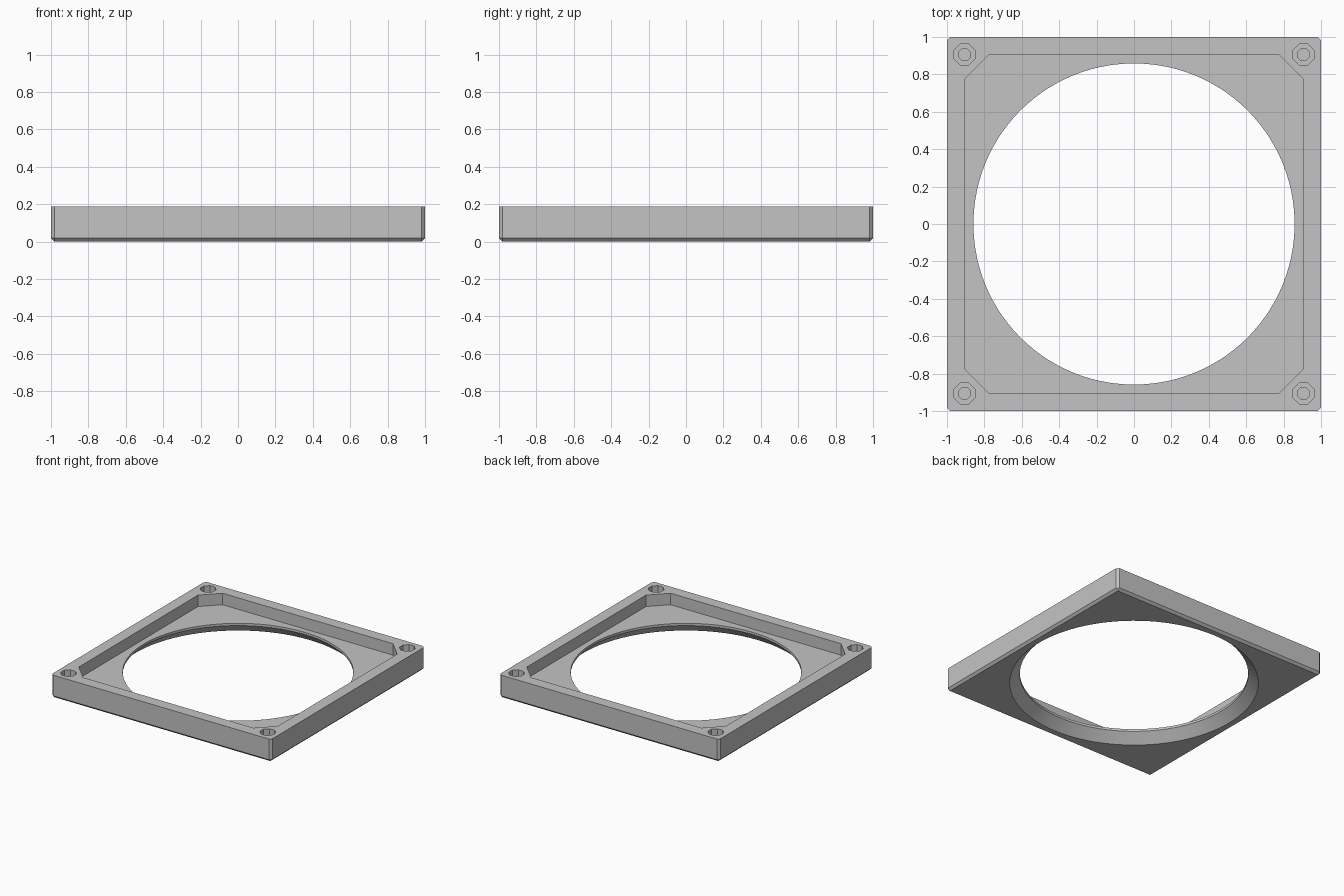
import bpy
import bmesh
from math import cos, sin, pi, radians

cube = bpy.data.objects.get("Cube")
if cube:
    bpy.data.objects.remove(cube, do_unlink=True)

U = 1 / 53            # one design unit: the frame is 106 units wide
HEIGHT = 10 * U
FLOOR = 5 * U         # floor of the recess
TOP = HEIGHT + 0.05   # cutters reach past the top face

grey = bpy.data.materials.new("grey plastic")
grey.use_nodes = True
colour = (0.55, 0.55, 0.55, 1)
grey.diffuse_color = colour
grey.node_tree.nodes["Principled BSDF"].inputs["Base Color"].default_value = colour


def finish(name, bm):
    bmesh.ops.recalc_face_normals(bm, faces=bm.faces)
    mesh = bpy.data.meshes.new(name)
    bm.to_mesh(mesh)
    bm.free()
    mesh.materials.append(grey)
    obj = bpy.data.objects.new(name, mesh)
    bpy.context.collection.objects.link(obj)
    return obj


def circle(r, sides, cx=0, cy=0):
    turn = pi / sides
    return [(cx + r * cos(2 * pi * i / sides + turn),
             cy + r * sin(2 * pi * i / sides + turn)) for i in range(sides)]


def chamfered_square(h, c):
    a = h - c
    return [(h, -a), (h, a), (a, h), (-a, h), (-h, a), (-h, -a), (-a, -h), (a, -h)]


def loft(name, rings):
    """Solid through a stack of (outline, z) rings with equal point counts."""
    bm = bmesh.new()
    loops = [[bm.verts.new((x, y, z)) for x, y in pts] for pts, z in rings]
    n = len(loops[0])
    for low, high in zip(loops, loops[1:]):
        for i in range(n):
            j = (i + 1) % n
            bm.faces.new((low[i], low[j], high[j], high[i]))
    bm.faces.new(loops[0][::-1])
    bm.faces.new(loops[-1])
    return finish(name, bm)


# Square body, bevelled everywhere but around the top face
bm = bmesh.new()
bmesh.ops.create_cube(bm, size=1)
for v in bm.verts:
    v.co = (v.co.x * 2, v.co.y * 2, (v.co.z + 0.5) * HEIGHT)
edges = [e for e in bm.edges if min(v.co.z for v in e.verts) < HEIGHT / 2]
bmesh.ops.bevel(bm, geom=edges, offset=U, segments=1, affect='EDGES')
frame = finish("fan_frame", bm)

# Recess, flared round opening and stepped blind screw holes
cutters = [
    loft("recess_cutter", [(chamfered_square(48 * U, 7 * U), z) for z in (FLOOR, TOP)]),
    loft("opening_cutter", [(circle(r * U, 128), z * U) for r, z in
                            ((50.5, -1), (45.5, 4), (45.5, 12))]),
]
for sx in (-1, 1):
    for sy in (-1, 1):
        hole = [(circle(r * U, 8, 48 * U * sx, 48 * U * sy), z) for r, z in
                ((1.8, 2 * U), (1.8, FLOOR), (3.2, FLOOR), (3.2, TOP))]
        cutters.append(loft("screw_hole_cutter", hole))

bpy.ops.object.select_all(action='DESELECT')
frame.select_set(True)
bpy.context.view_layer.objects.active = frame
for cutter in cutters:
    mod = frame.modifiers.new("cut", 'BOOLEAN')
    mod.operation = 'DIFFERENCE'
    mod.solver = 'EXACT'
    mod.object = cutter
    bpy.ops.object.modifier_apply(modifier=mod.name)
    bpy.data.objects.remove(cutter, do_unlink=True)

bpy.ops.object.shade_smooth_by_angle(angle=radians(30))
